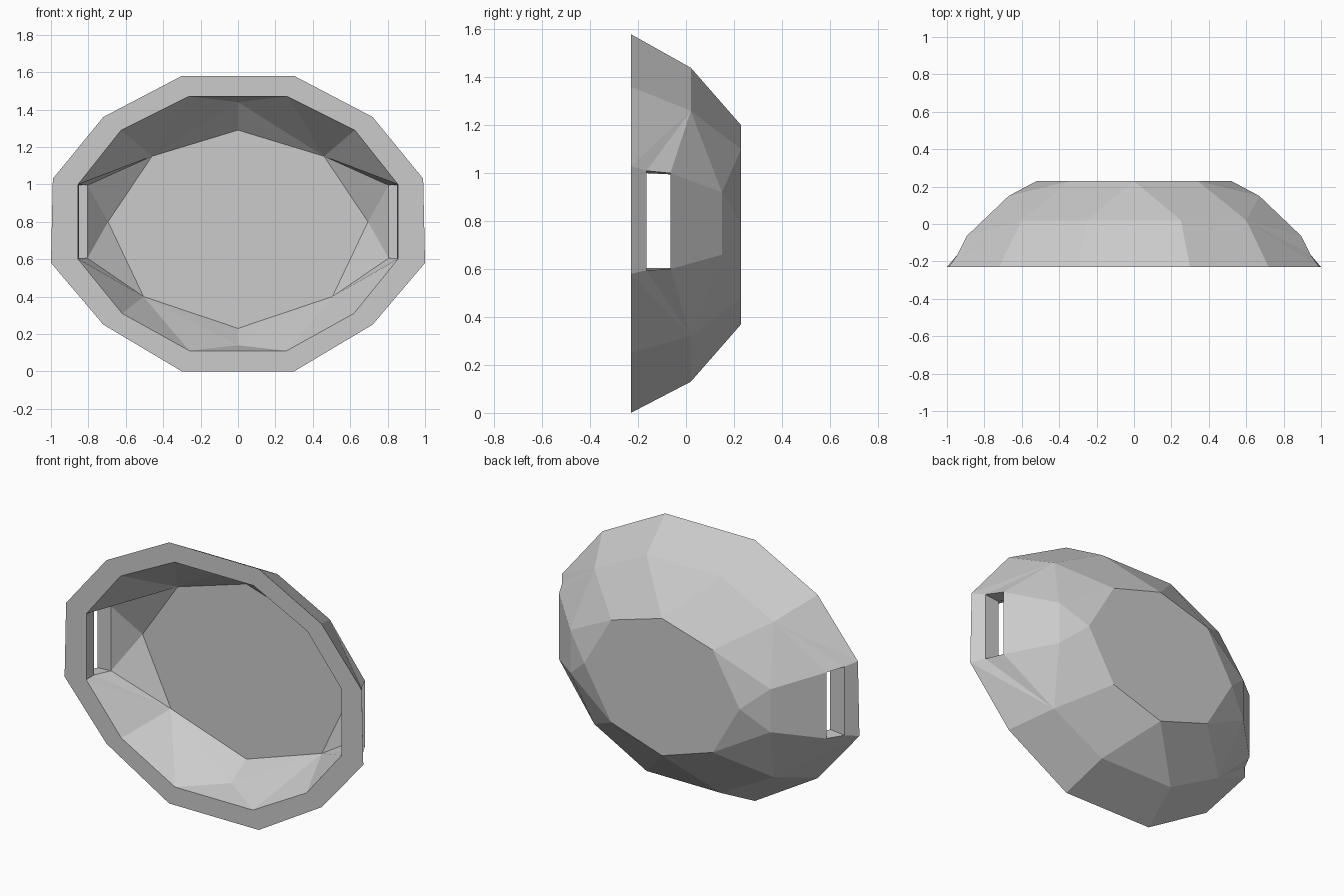
import bpy
import bmesh

if "Cube" in bpy.data.objects:
    bpy.data.objects.remove(bpy.data.objects["Cube"])

# Half profiles as (x, z) from top centre to bottom centre
RIM_OUT = [(0, 1.58), (.30, 1.58), (.72, 1.36), (.99, 1.03),
           (1.0, .58), (.72, .25), (.30, 0), (0, 0)]
RIM_IN = [(0, 1.47), (.265, 1.47), (.625, 1.29), (.855, 1.0),
          (.855, .60), (.62, .31), (.26, .11), (0, .11)]
SHOULDER = [(0, 1.44), (.25, 1.44), (.60, 1.26), (.67, .92),
            (.67, .66), (.60, .32), (.25, .13), (0, .13)]
BACK = [(0, 1.20), (.34, 1.10), (.52, .79), (.34, .48), (0, .37)]
FLOOR = [(0, 1.29), (.46, 1.15), (.695, .80), (.505, .40), (0, .23)]


def at_depth(profile, y):
    return [(x, y, z) for x, z in profile]


def half_shell():
    """Faces of the +x half, as lists of points."""
    faces = []
    o, i = at_depth(RIM_OUT, -.23), at_depth(RIM_IN, -.23)
    k = [(x, .15 if n in (3, 4) else .02, z) for n, (x, z) in enumerate(SHOULDER)]
    p, f = at_depth(BACK, .23), at_depth(FLOOR, .08)

    # Corners of the side slot: front and back edge, outside and inside
    s = [(.945, -.165, 1.01), (.945, -.165, .595)]
    t = [(.895, -.065, 1.0), (.895, -.065, .60)]
    si = [(.85, -.165, 1.0), (.85, -.165, .605)]
    ti = [(.805, -.065, .995), (.805, -.065, .605)]

    # Flat front rim
    for n in range(7):
        faces.append([o[n], o[n + 1], i[n + 1], i[n]])

    # Upper half, then the same layout for the lower half
    for end in (0, 1):
        if end:
            o, i, k, p, f = (list(reversed(a)) for a in (o, i, k, p, f))
        s0, t0, si0, ti0 = s[end], t[end], si[end], ti[end]
        mid = (0, -.065, .14 if end else 1.44)
        # Outer skin
        faces += [[o[0], o[1], k[1], k[0]], [o[1], o[2], k[2], k[1]]]
        path = [o[2], o[3], s0, t0, k[3]]
        faces += [[k[2], a, b] for a, b in zip(path, path[1:])]
        # Slope to the back plate
        faces += [[k[0], k[1], p[0]], [k[1], k[2], p[1], p[0]],
                  [k[2], k[3], p[1]], [k[3], p[2], p[1]]]
        # Inner wall
        faces += [[i[0], i[1], mid], [mid, i[1], f[1]], [mid, f[1], f[0]]]
        path = [i[1], i[2], i[3], si0, ti0, f[2]]
        faces += [[f[1], a, b] for a, b in zip(path, path[1:])]
        # Slot end wall
        faces.append([s0, t0, ti0, si0])

    # Skin and walls around the slot, outside and inside
    faces += [[o[3], o[4], s[0], s[1]], [t[0], t[1], k[3], k[4]],
              [k[3], k[4], p[2]], [i[3], i[4], si[0], si[1]],
              [ti[0], ti[1], f[2]], [s[0], s[1], si[1], si[0]],
              [t[0], t[1], ti[1], ti[0]]]
    # After the reversal the lower corner comes first: fix those two quads
    faces[-7] = [o[3], o[4], s[0], s[1]]
    faces[-6] = [t[0], t[1], k[3], k[4]]
    # Back plate and cavity floor
    faces += [p, f]
    return faces


bm = bmesh.new()
for side in (1, -1):
    for face in half_shell():
        bm.faces.new([bm.verts.new((side * x, y, z)) for x, y, z in face])
bmesh.ops.remove_doubles(bm, verts=bm.verts, dist=.0005)
bmesh.ops.recalc_face_normals(bm, faces=bm.faces)

mesh = bpy.data.meshes.new("hollow_shell")
bm.to_mesh(mesh)
bm.free()

grey = bpy.data.materials.new("light_grey")
grey.diffuse_color = (.6, .6, .6, 1)
grey.use_nodes = True
grey.node_tree.nodes["Principled BSDF"].inputs["Base Color"].default_value = grey.diffuse_color
mesh.materials.append(grey)
shell = bpy.data.objects.new("hollow_shell", mesh)
bpy.context.collection.objects.link(shell)
